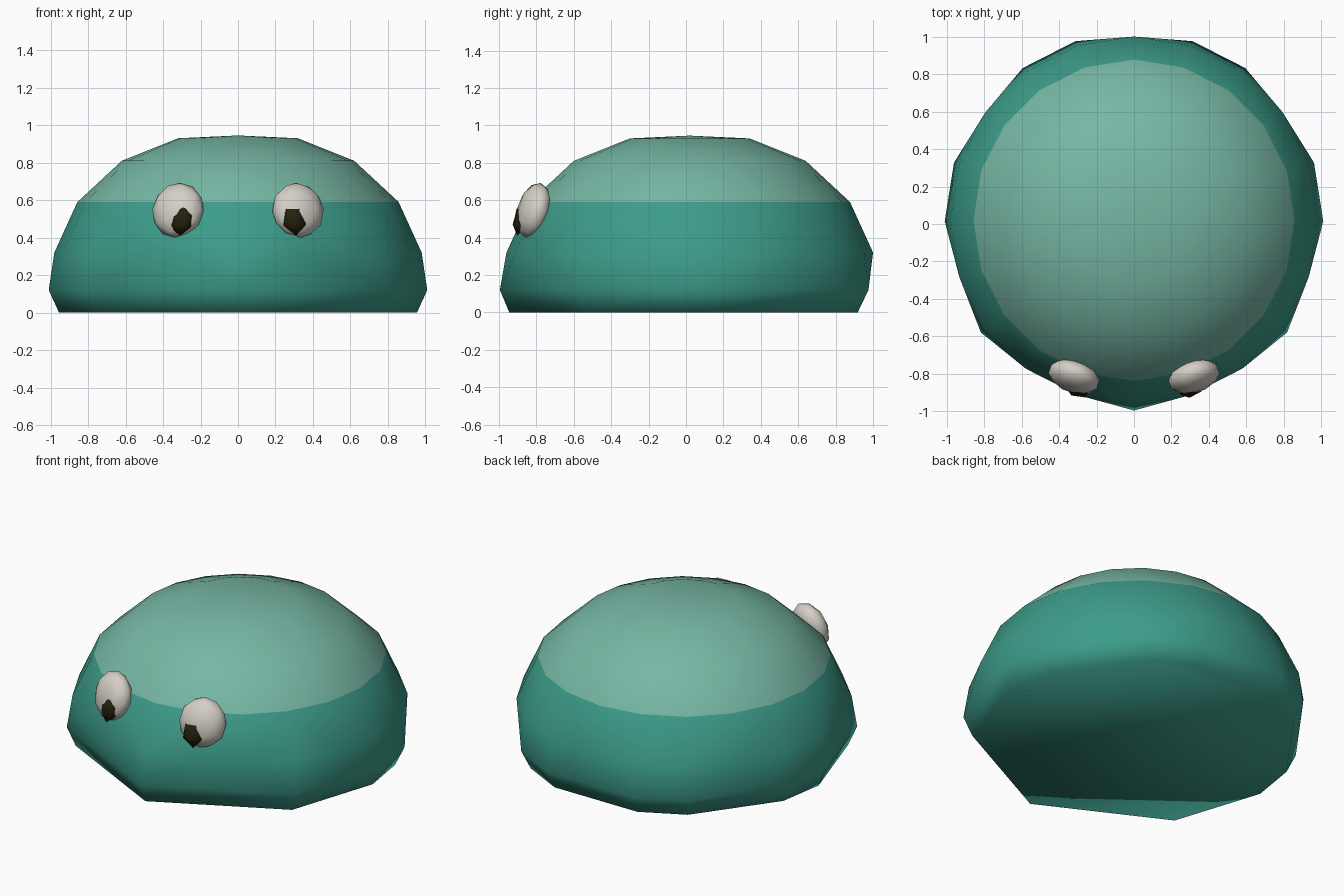
import bpy, bmesh, math
from math import radians, sin, cos

if "Cube" in bpy.data.objects:
    bpy.data.objects.remove(bpy.data.objects["Cube"])


def material(name, rgb):
    m = bpy.data.materials.new(name)
    m.diffuse_color = (*rgb, 1.0)
    m.use_nodes = True
    m.node_tree.nodes["Principled BSDF"].inputs["Base Color"].default_value = m.diffuse_color
    return m


TEAL = material("teal", (0.045, 0.33, 0.25))
MINT = material("pale_green", (0.18, 0.47, 0.37))
WHITE = material("eye_white", (0.66, 0.62, 0.56))
DARK = material("pupil_dark", (0.016, 0.016, 0.004))


def add_object(name, bm, mats):
    mesh = bpy.data.meshes.new(name)
    for f in bm.faces:
        f.smooth = True
    bm.to_mesh(mesh)
    bm.free()
    for m in mats:
        mesh.materials.append(m)
    obj = bpy.data.objects.new(name, mesh)
    bpy.context.collection.objects.link(obj)
    return obj


def ring(bm, radius, z, y, angles):
    for a in angles:
        a = radians(a)
        bm.verts.new((radius * cos(a), y + radius * sin(a), z))


# Body: twenty-sided dome above, fewer corners around the foot
BAND_Z = 0.59
all_round = [18 * i for i in range(20)]
right_side = [-36, 0, 18, 54, 72]
foot = [-90] + right_side + [180 - a for a in right_side]

bm = bmesh.new()
ring(bm, 0.955, 0.0, 0.01, foot)
ring(bm, 1.01, 0.12, 0.015, foot)
for r, z in ((0.98, 0.32), (0.857, BAND_Z), (0.62, 0.81), (0.32, 0.93)):
    ring(bm, r, z, 0.02, all_round)
bm.verts.new((0, 0.02, 0.945))
bmesh.ops.convex_hull(bm, input=bm.verts[:])
bmesh.ops.dissolve_limit(bm, angle_limit=radians(0.3),
                         verts=bm.verts[:], edges=bm.edges[:])
bmesh.ops.recalc_face_normals(bm, faces=bm.faces[:])
for f in bm.faces:
    f.material_index = int(f.calc_center_median().z > BAND_Z)
add_object("body", bm, [TEAL, MINT])


# Eyes: flattened low-poly balls leaning with the dome
def ball(name, detail, centre, radii, side, mat):
    bm = bmesh.new()
    bmesh.ops.create_icosphere(bm, subdivisions=detail, radius=1.0)
    bmesh.ops.scale(bm, vec=radii, verts=bm.verts[:])
    obj = add_object(name, bm, [mat])
    obj.location = (side * centre[0], centre[1], centre[2])
    obj.rotation_euler = (radians(-15), 0, side * radians(18))


for side, label in ((-1, "left"), (1, "right")):
    ball(label + "_eye", 2, (0.32, -0.815, 0.545), (0.143, 0.08, 0.152), side, WHITE)
    ball(label + "_pupil", 1, (0.302, -0.879, 0.503), (0.072, 0.04, 0.096), side, DARK)
